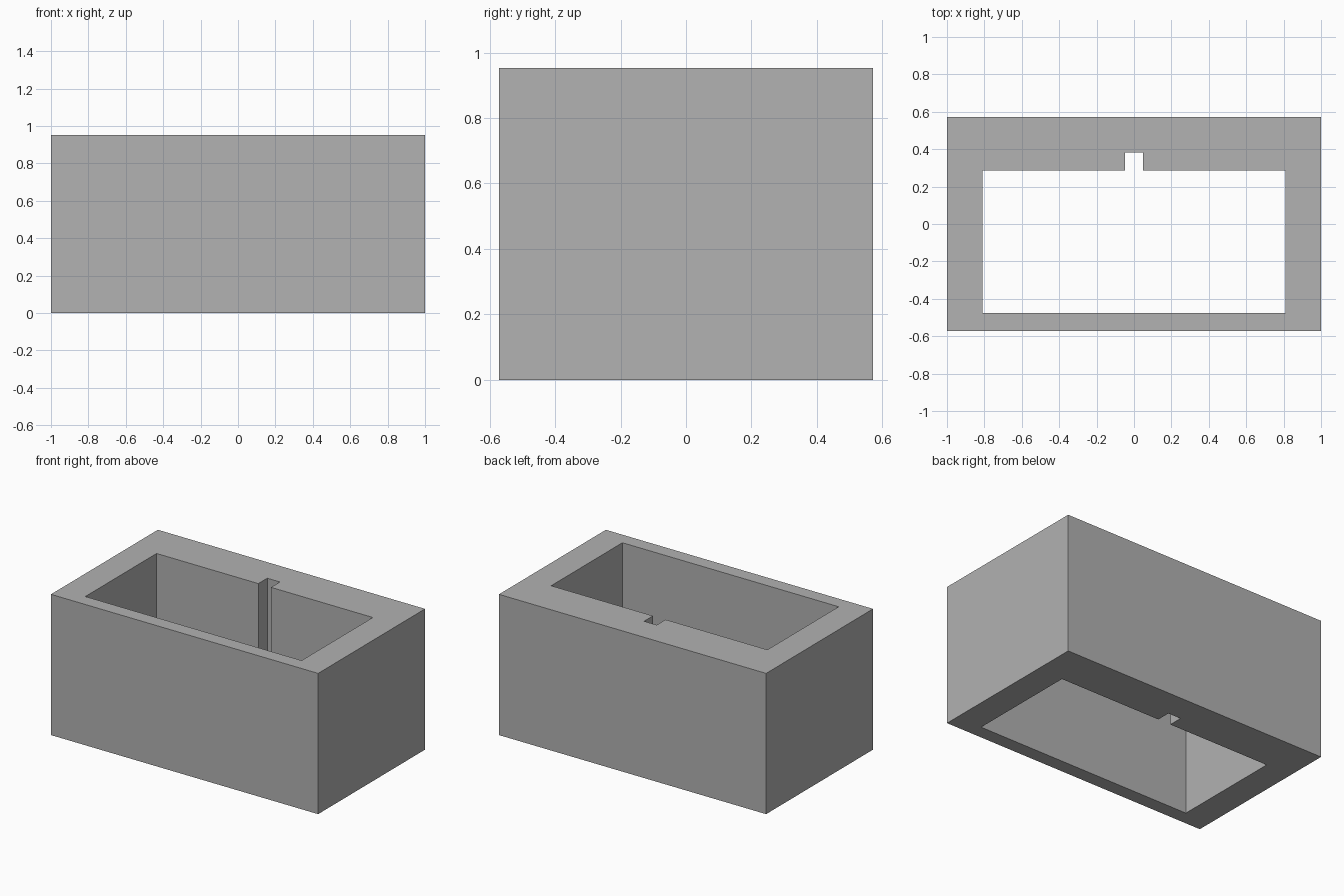
import bpy
import bmesh

cube = bpy.data.objects.get("Cube")
if cube:
    bpy.data.objects.remove(cube, do_unlink=True)

UNIT = 2 / 21          # the block is 21 x 12 x 10 units
HEIGHT = 10 * UNIT

# Flat grey material
grey = bpy.data.materials.new("plain grey")
grey.use_nodes = True
colour = (0.445, 0.445, 0.445, 1)
grey.diffuse_color = colour
grey.node_tree.nodes["Principled BSDF"].inputs["Base Color"].default_value = colour


def mirrored(half):
    """Close a right-hand half outline by mirroring it across x = 0."""
    return half + [(-x, y) for x, y in reversed(half)]


# Outer wall outline, and the opening with its notch in the back wall
outer = mirrored([(10.5, -6), (10.5, 6)])
opening = mirrored([(8.5, -5), (8.5, 3), (0.5, 3), (0.5, 4)])

# Fill between the outlines and raise the ring into a hollow block
bm = bmesh.new()
edges = []
for outline in (outer, opening):
    verts = [bm.verts.new((x * UNIT, y * UNIT, 0)) for x, y in outline]
    edges += [bm.edges.new((verts[i - 1], verts[i])) for i in range(len(verts))]
bmesh.ops.triangle_fill(bm, edges=edges, use_beauty=True)
raised = bmesh.ops.extrude_face_region(bm, geom=bm.faces[:], use_keep_orig=True)
top = [v for v in raised["geom"] if isinstance(v, bmesh.types.BMVert)]
bmesh.ops.translate(bm, verts=top, vec=(0, 0, HEIGHT))
bmesh.ops.recalc_face_normals(bm, faces=bm.faces[:])

mesh = bpy.data.meshes.new("hollow_block")
bm.to_mesh(mesh)
bm.free()
mesh.materials.append(grey)
block = bpy.data.objects.new("hollow_block", mesh)
bpy.context.collection.objects.link(block)
